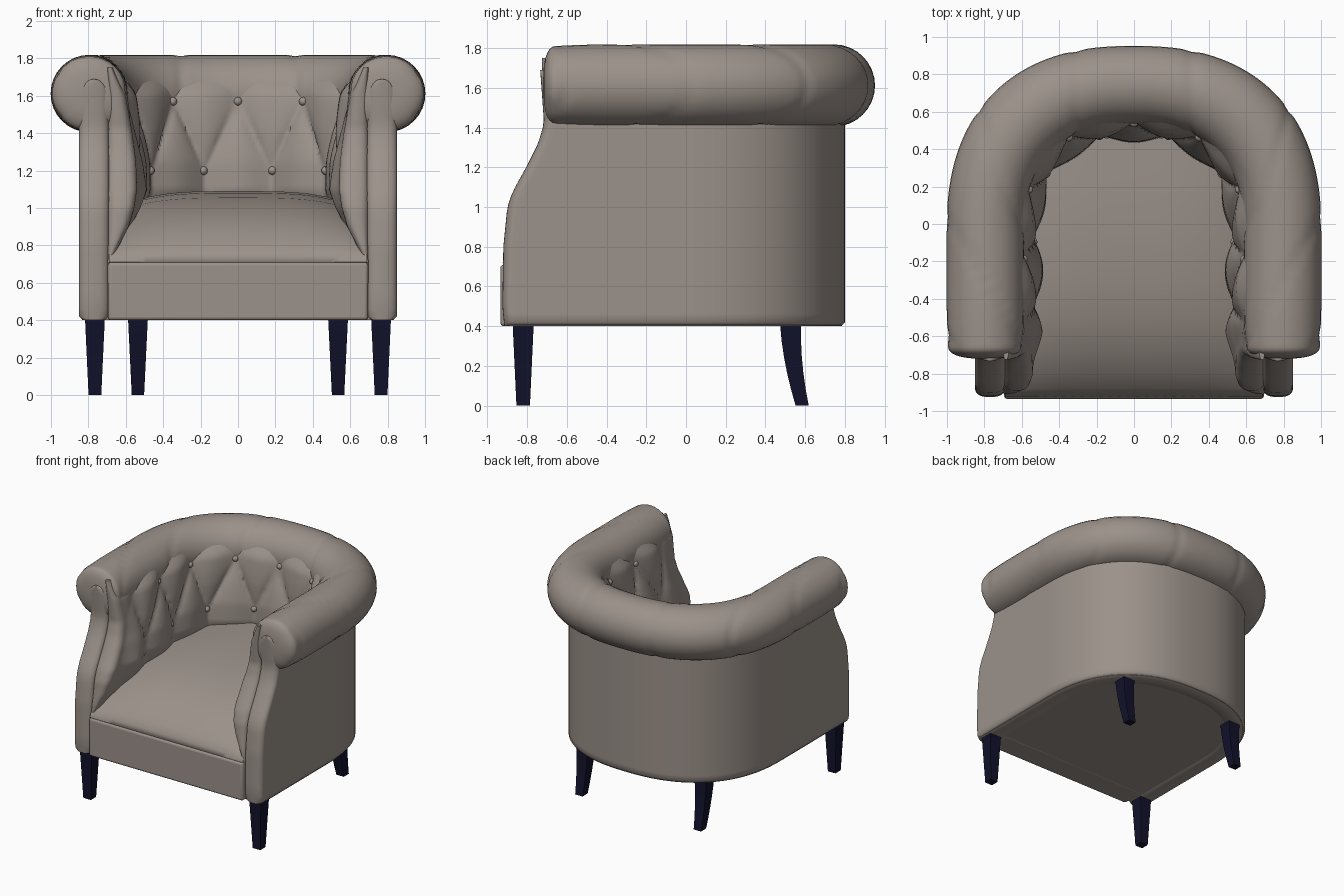
import bpy, bmesh, math
from mathutils import Vector

if "Cube" in bpy.data.objects:
    bpy.data.objects.remove(bpy.data.objects["Cube"])


def material(name, rgb):
    m = bpy.data.materials.new(name)
    m.use_nodes = True
    m.diffuse_color = (*rgb, 1)
    m.node_tree.nodes["Principled BSDF"].inputs["Base Color"].default_value = (*rgb, 1)
    return m


FABRIC = material("taupe leather", (0.33, 0.285, 0.255))
WOOD = material("dark navy wood", (0.006, 0.006, 0.025))


def finish(name, bm, mat, angle=40):
    bmesh.ops.remove_doubles(bm, verts=bm.verts, dist=0.0004)
    bmesh.ops.recalc_face_normals(bm, faces=bm.faces)
    mesh = bpy.data.meshes.new(name)
    bm.to_mesh(mesh)
    bm.free()
    mesh.materials.append(mat)
    ob = bpy.data.objects.new(name, mesh)
    bpy.context.collection.objects.link(ob)
    bpy.ops.object.select_all(action='DESELECT')
    ob.select_set(True)
    bpy.context.view_layer.objects.active = ob
    bpy.ops.object.shade_smooth_by_angle(angle=math.radians(angle))
    return ob


def skin(bm, rows, closed=False):
    """Join rows of points with quads."""
    grid = [[bm.verts.new(p) for p in row] for row in rows]
    for a, b in zip(grid, grid[1:] + grid[:1] if closed else grid[1:]):
        for j in range(len(a) - 1):
            bm.faces.new((a[j], a[j + 1], b[j + 1], b[j]))
    return grid


def interp(table, v):
    if v <= table[0][0]:
        return table[0][1]
    for (a, p), (b, q) in zip(table, table[1:]):
        if v <= b:
            return p + (q - p) * (v - a) / (b - a)
    return table[-1][1]


def clamp(v):
    return max(0.0, min(1.0, v))


# Horseshoe plan: d is the distance inward from the outer wall
HALF_W, BACK, BEND, POWER = 0.85, 0.80, -0.05, 2 / 2.4
ARC, STRAIGHT, CAP = 56, 28, 7


def plan(d, i, y_end):
    if i <= ARC:
        a = math.pi / 2 * (1 - i / ARC)
        return ((HALF_W - d) * max(0, math.cos(a)) ** POWER,
                BEND + (BACK - d - BEND) * max(0, math.sin(a)) ** POWER)
    return HALF_W - d, BEND + (y_end - BEND) * (i - ARC) / STRAIGHT


def sweep_row(d, z, dc, zc, y_front, r, shape):
    """One section point carried round the horseshoe, with a rounded front end."""
    half, s, last = [], 0, None
    y_end = y_front + r
    for i in range(ARC + STRAIGHT + 1):
        p = Vector(plan(d, i, y_end))
        s += (p - last).length if last else 0
        last = p
        d2, z2 = shape(d, z, s, p.y - y_front) if shape else (d, z)
        half.append((*plan(d2, i, y_end), z2))
    for k in range(1, CAP + 1):
        a = math.pi / 2 * k / CAP
        w = max(0, math.cos(a)) ** 0.7
        half.append((HALF_W - dc - (d2 - dc) * w, y_end - r * math.sin(a), zc + (z2 - zc) * w))
    return [(-x, y, z) for x, y, z in half[:0:-1]] + half


def sweep(name, section, front, r, shape=None):
    bm = bmesh.new()
    skin(bm, [sweep_row(d, z, dc, zc, front(z), r, shape) for d, z, dc, zc in section], True)
    return finish(name, bm, FABRIC, 60)


FRONT = [(0.4, -0.915), (0.5, -0.925), (0.8, -0.92), (1.0, -0.90), (1.08, -0.872),
         (1.2, -0.805), (1.32, -0.745), (1.42, -0.715), (1.7, -0.735)]

# Outer wall with the front posts as its rounded ends
T = 0.08
levels = [0.42 + 1.19 * k / 28 for k in range(29)]
section = [(0.02, 0.4, T, 0.4)] + [(0, z, T, z) for z in levels]
for k in range(1, 12):
    a = math.pi * k / 12
    z = levels[-1] + T * math.sin(a)
    section.append((T - T * math.cos(a), z, T, z))
section += [(2 * T, z, T, z) for z in reversed(levels)] + [(0.14, 0.4, T, 0.4)]
sweep("outer_wall", section, lambda z: interp(FRONT, z), 0.045)

# Tufted inner padding
PITCH, TOP_ROW, LOW_ROW = 0.36, 1.57, 1.2
PAD = [(0.7, 0.165), (0.8, 0.215), (0.9, 0.265), (1.0, 0.295), (1.1, 0.31),
       (1.25, 0.305), (1.4, 0.285), (1.6, 0.25), (1.75, 0.18)]


def tuft(d, z, s, from_front):
    if d < 0.16:
        return d, z
    h = (max(LOW_ROW, min(TOP_ROW, z)) - TOP_ROW) / (2 * (TOP_ROW - LOW_ROW))
    a, b = s / PITCH + h, s / PITCH - h
    puff = abs(math.sin(math.pi * a) * math.sin(math.pi * b)) ** 0.45
    fade = clamp((from_front - 0.08) / 0.2) * clamp((z - 0.85) / 0.25) * clamp((1.78 - z) / 0.15)
    return d + 0.055 * puff * fade, z


levels = [0.6 + 1.15 * k / 46 for k in range(47)]
section = []
for z in levels:
    d = interp(PAD, z)
    section.append((d, z, (d + 0.15) / 2, z))
section += [(0.15, z, dc, z) for _, z, dc, _ in reversed(section)]
sweep("tufted_inner_padding", section, lambda z: interp(FRONT, z) + 0.01, 0.06, tuft)

# Rolled top rail and arms
ROLL_D, ROLL_Z, ROLL_R = 0.055, 1.612, 0.207


def pleat(d, z, s, from_front):
    k = 1 - 0.035 * math.exp(-((s % 0.62 - 0.31) / 0.03) ** 2)
    k *= 1 - 0.06 * clamp(1 - from_front / 0.35) ** 2
    return ROLL_D + (d - ROLL_D) * k, ROLL_Z + (z - ROLL_Z) * k


section = []
for k in range(32):
    a = 2 * math.pi * k / 32
    section.append((ROLL_D - ROLL_R * math.cos(a), ROLL_Z + ROLL_R * math.sin(a), ROLL_D, ROLL_Z))
sweep("rolled_top", section, lambda z: -0.72, 0.06, pleat)

# Buttons on the diamond corners
for row, (z, first) in enumerate(((TOP_ROW, 0), (LOW_ROW, 0.5))):
    d = interp(PAD, z) + 0.004
    for k in range(4 - row):
        target, s, last = (k + first) * PITCH, 0, Vector(plan(d, 0, -0.7))
        for i in range(1, ARC + STRAIGHT):
            if s >= target:
                break
            p = Vector(plan(d, i, -0.7))
            s += (p - last).length
            last = p
        for side in ((1, -1) if target else (1,)):
            bm = bmesh.new()
            bmesh.ops.create_uvsphere(bm, u_segments=16, v_segments=10, radius=0.023)
            bmesh.ops.translate(bm, verts=bm.verts, vec=(side * last.x, last.y, z))
            finish("button", bm, FABRIC)

# Seat cushion: side profile drawn across the width with a crowned top
profile = [(-0.90, 0.69), (-0.925, 0.712), (-0.918, 0.75), (-0.88, 0.80), (-0.80, 0.87),
           (-0.68, 0.945), (-0.5, 1.015), (-0.3, 1.055), (-0.05, 1.08), (0.2, 1.09), (0.46, 1.09)]
bm = bmesh.new()
xs = [0.69 * k / 14 for k in range(-14, 15)]
skin(bm, [[(x, y, z - 0.3 * max(0, z - 0.72) * abs(x / 0.69) ** 3.5) for x in xs] for y, z in profile])
finish("seat_cushion", bm, FABRIC, 60)

# Front band below the cushion
bm = bmesh.new()
bmesh.ops.create_cube(bm, size=1)
for v in bm.verts:
    v.co = (v.co.x * 1.39, -0.83 + v.co.y * 0.21, 0.555 + v.co.z * 0.31)
band = finish("front_band", bm, FABRIC)
bevel = band.modifiers.new("soft edges", 'BEVEL')
bevel.width, bevel.segments = 0.018, 4

# Underside panel
bm = bmesh.new()
half = [plan(0.015, i, -0.89) for i in range(0, ARC + STRAIGHT + 1, 2)]
outline = [(-x, y) for x, y in half[:0:-1]] + half
face = bm.faces.new([bm.verts.new((x, y, 0.402)) for x, y in outline])
ring = bmesh.ops.extrude_face_region(bm, geom=[face])["geom"]
bmesh.ops.translate(bm, verts=[g for g in ring if isinstance(g, bmesh.types.BMVert)], vec=(0, 0, 0.02))
finish("underside_panel", bm, FABRIC)


# Legs: square tapered sections along a centre line of (y, z, half width)
def leg(name, x, line):
    bm = bmesh.new()
    corners = ((-1, -1), (1, -1), (1, 1), (-1, 1), (-1, -1))
    grid = skin(bm, [[(x + a * w, y + b * w, z) for a, b in corners] for y, z, w in line])
    for row in (grid[0], grid[-1]):
        bm.faces.new(row[:4])
    finish(name, bm, WOOD, 30)


for side, label in ((1, "left"), (-1, "right")):
    leg("front_leg_" + label, side * 0.765, [(-0.82, 0.41, 0.053), (-0.82, 0, 0.034)])
    leg("rear_leg_" + label, side * 0.535,
        [(0.527 + 0.058 * (1 - t) ** 1.8, 0.41 * t, 0.033 + 0.02 * t) for t in (1, 0.8, 0.6, 0.4, 0.2, 0)])
